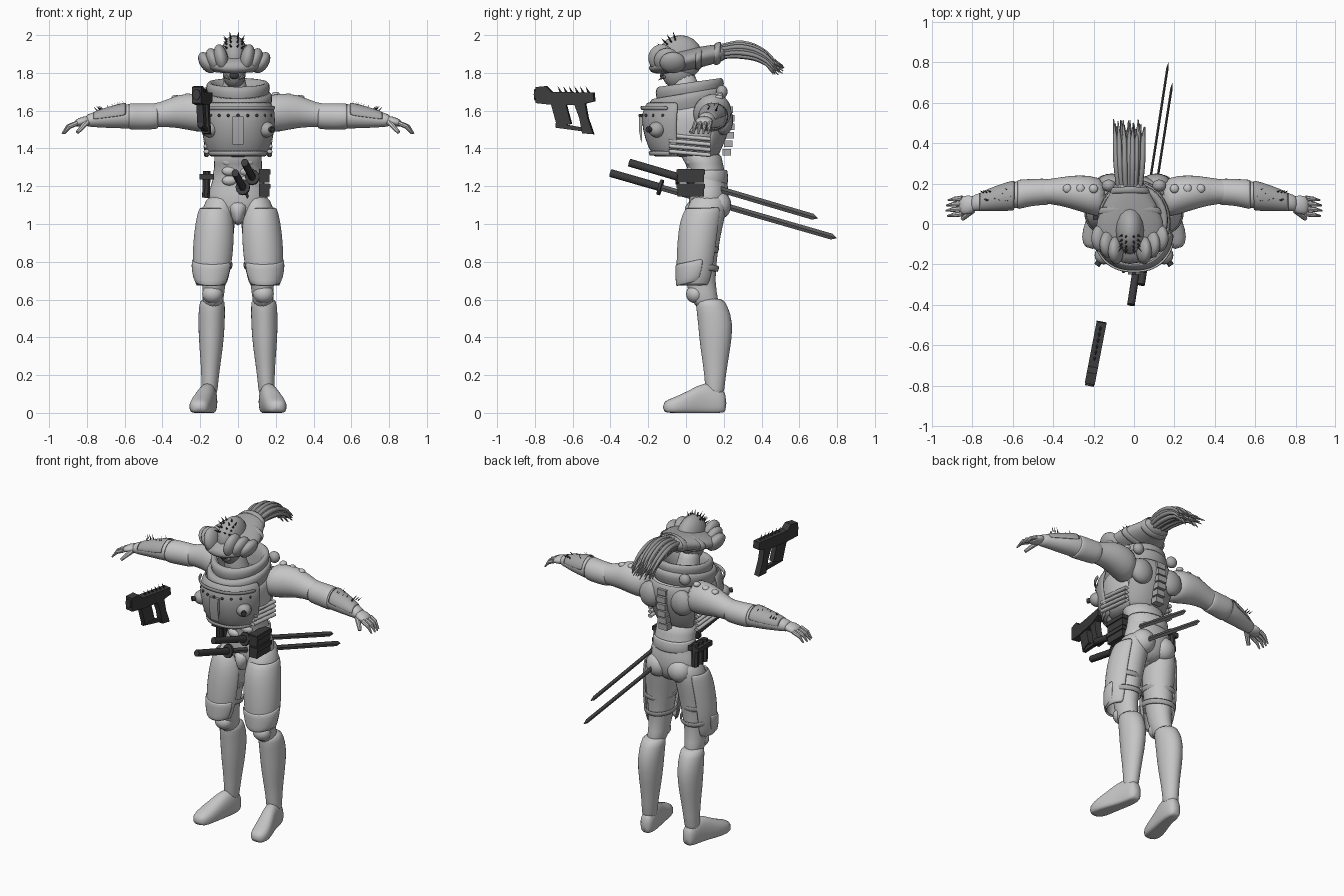
import bpy, bmesh, math, random
from mathutils import Matrix, Vector

random.seed(4)
old = bpy.data.objects.get("Cube")
if old:
    bpy.data.objects.remove(old, do_unlink=True)


def grey(name, value):
    material = bpy.data.materials.new(name)
    colour = (value, value, value, 1)
    material.diffuse_color = colour
    material.use_nodes = True
    material.node_tree.nodes["Principled BSDF"].inputs["Base Color"].default_value = colour
    return material


SKIN = grey("pale grey skin", .56)
ARMOUR = grey("mid grey armour", .4)
HAIR = grey("hair grey", .3)
STEEL = grey("blade steel", .1)
DARK = grey("dark gunmetal", .045)


def part(name, bm, material, mirror=False, solid=0, subdivide=0, matrix=None):
    """Turn a bmesh into a finished object with its modifiers."""
    if matrix:
        bm.transform(matrix)
    bmesh.ops.recalc_face_normals(bm, faces=bm.faces)
    mesh = bpy.data.meshes.new(name)
    bm.to_mesh(mesh)
    bm.free()
    mesh.materials.append(material)
    ob = bpy.data.objects.new(name, mesh)
    bpy.context.collection.objects.link(ob)
    bpy.ops.object.select_all(action="DESELECT")
    ob.select_set(True)
    bpy.context.view_layer.objects.active = ob
    if subdivide:
        mesh.shade_smooth()
    else:
        bpy.ops.object.shade_smooth_by_angle(angle=math.radians(40))
    if mirror:
        ob.modifiers.new("Mirror", "MIRROR").use_mirror_merge = False
    if solid:
        ob.modifiers.new("Solidify", "SOLIDIFY").thickness = solid
    if subdivide:
        modifier = ob.modifiers.new("Subdivision", "SUBSURF")
        modifier.levels = modifier.render_levels = subdivide
    return ob


def loft(name, axis, rings, material, mirror=False, power=2, arc=None, cap=True, tilt=0, solid=0):
    """Skin rings of (position, centre a, centre b, radius a, radius b) along an axis."""
    bm = bmesh.new()
    count = 16
    start, sweep = (math.radians(arc[0]), math.radians(arc[1] - arc[0])) if arc else (0, math.tau)
    steps = count + 1 if arc else count
    rows = []
    for t, a, b, ra, rb in rings:
        row = []
        for i in range(steps):
            angle = start + sweep * i / count
            c, s = math.cos(angle), math.sin(angle)
            u = a + ra * math.copysign(abs(c) ** (2 / power), c)
            v = b + rb * math.copysign(abs(s) ** (2 / power), s)
            x, y, z = {"x": (t, u, v), "y": (u, t, v), "z": (u, v, t)}[axis]
            row.append(bm.verts.new((x, y, max(z + tilt * y, 0))))
        rows.append(row)
    for low, high in zip(rows, rows[1:]):
        for i in range(count):
            j = (i + 1) % steps
            bm.faces.new((low[i], low[j], high[j], high[i]))
    if cap and not arc:
        bm.faces.new(rows[0])
        bm.faces.new(rows[-1])
    return part(name, bm, material, mirror, solid, 1)


def ball(name, location, radii, material, mirror=False, roll=0):
    bm = bmesh.new()
    bmesh.ops.create_uvsphere(bm, u_segments=16, v_segments=10, radius=1)
    matrix = Matrix.Translation(location) @ Matrix.Rotation(roll, 4, "Y") @ Matrix.Diagonal((*radii, 1))
    return part(name, bm, material, mirror, matrix=matrix)


def rod(name, start, end, width, height, material, sides=12, tip=1, mirror=False, matrix=None):
    """A tapered bar between two points; tip 0 makes a spike."""
    start, end = Vector(start), Vector(end)
    bm = bmesh.new()
    bmesh.ops.create_cone(bm, cap_ends=True, segments=sides, radius1=1, radius2=tip, depth=1)
    turn = (end - start).to_track_quat("Z", "Y").to_matrix().to_4x4()
    place = Matrix.Translation((start + end) / 2) @ turn
    place = place @ Matrix.Diagonal((width, height, (end - start).length, 1))
    return part(name, bm, material, mirror, matrix=matrix @ place if matrix else place)


def prism(name, profile, width, material, matrix=None, mirror=False):
    """Extrude a (y, z) outline across x."""
    bm = bmesh.new()
    face = bm.faces.new([bm.verts.new((-width / 2, y, z)) for y, z in profile])
    grown = bmesh.ops.extrude_face_region(bm, geom=[face])["geom"]
    bmesh.ops.translate(bm, vec=(width, 0, 0), verts=[v for v in grown if isinstance(v, bmesh.types.BMVert)])
    return part(name, bm, material, mirror, matrix=matrix)


def block(name, location, size, material, mirror=False):
    y, z = size[1] / 2, size[2] / 2
    outline = [(-y, -z), (y, -z), (y, z), (-y, z)]
    return prism(name, outline, size[0], material, Matrix.Translation(location), mirror)


# Feet and legs
loft("foot", "y", [(-.125, .205, .03, .035, .03), (-.07, .205, .03, .062, .05), (.02, .185, .05, .055, .07),
                   (.1, .16, .07, .048, .1), (.18, .15, .06, .045, .08), (.215, .15, .05, .03, .05)], SKIN, True, 2.4)
loft("boot", "z", [(.05, .155, .15, .045, .05), (.2, .147, .155, .045, .055), (.34, .142, .155, .064, .082),
                   (.48, .14, .158, .073, .096), (.57, .138, .135, .07, .085), (.61, .135, .125, .064, .072)], SKIN, True)
loft("leg", "z", [(.54, .135, .12, .055, .07), (.64, .13, .085, .058, .075), (.75, .125, .07, .07, .085),
                  (.95, .115, .08, .1, .105), (1.1, .1, .115, .09, .11), (1.16, .09, .12, .06, .08)], SKIN, True)
ball("knee_pad", (.135, .05, .63), (.055, .05, .05), SKIN, True)
loft("thigh_plate", "z", [(.67, .14, .045, .085, .09), (.78, .135, .055, .108, .108), (.9, .127, .065, .112, .112),
                          (1.02, .12, .08, .105, .115), (1.09, .12, .1, .085, .1)],
     SKIN, True, arc=(-165, 60), solid=.012)
loft("knee_flare", "z", [(.68, .14, .035, .088, .09), (.74, .137, .05, .11, .105), (.8, .132, .055, .114, .112)],
     SKIN, True, arc=(-150, 20), tilt=.2, solid=.01)
for height in (.77, .87):
    loft("thigh_strap", "z", [(height, .13, .065, .1, .108), (height + .035, .128, .068, .105, .112)],
         ARMOUR, True, cap=False, tilt=-.15, solid=.01)

# Hips and waist
loft("pelvis", "z", [(1.0, 0, .11, .05, .07), (1.08, 0, .12, .165, .105), (1.16, 0, .12, .165, .11),
                     (1.23, 0, .12, .135, .1), (1.32, 0, .1, .125, .095), (1.4, 0, .06, .14, .13)], SKIN)
loft("belt", "z", [(1.21, 0, .12, .14, .107), (1.29, 0, .12, .137, .104)], SKIN, cap=False, solid=.012)
ball("buttock", (.075, .175, 1.1), (.075, .065, .075), SKIN, True)
loft("groin_plate", "z", [(.99, 0, .07, .02, .06), (1.06, 0, .09, .05, .1), (1.13, 0, .1, .08, .11)], SKIN)
for row in range(3):
    ball("belly_muscle", (.045, .025, 1.23 + row * .05), (.04, .025, .026), SKIN, True)

# Torso with front and back armour shells
chest = [(1.35, 0, .0, .15, .165), (1.4, 0, -.005, .18, .195), (1.5, 0, 0, .2, .232),
         (1.59, 0, .005, .205, .242), (1.65, 0, .01, .18, .215)]
loft("torso", "z", [(t, a, b + .02, ra * .92, rb * .86) for t, a, b, ra, rb in chest], SKIN, power=2.3)
loft("breastplate", "z", chest, ARMOUR, power=2.3, arc=(-170, -10), solid=.015)
loft("backplate", "z", [(t, a, b, ra * .97, rb) for t, a, b, ra, rb in chest],
     ARMOUR, power=2.3, arc=(35, 145), solid=.015)
for low, wide in ((1.36, .165), (1.6, .208)):
    loft("chest_rim", "z", [(low, 0, 0, wide, wide + .03), (low + .025, 0, 0, wide + .006, wide + .036)],
         ARMOUR, power=2.3, arc=(-160, -20), solid=-.012)
for i in range(9):
    angle = math.radians(-150 + 15 * i)
    ball("rivet", (.2 * math.cos(angle), .244 * math.sin(angle), 1.575), (.008, .008, .008), DARK)
for row in range(4):
    rod("side_rib", (.168, -.09, 1.385 + row * .028), (.166, .13, 1.365 + row * .028), .014, .011, SKIN, mirror=True)
ball("chest_vent", (.15, -.155, 1.5), (.045, .045, .042), ARMOUR, True)
rod("vent_core", (.16, -.17, 1.5), (.185, -.205, 1.5), .015, .015, DARK, mirror=True)
prism("breast_ridge", [(-.235, 1.42), (-.25, 1.5), (-.248, 1.57), (-.23, 1.57)], .06, ARMOUR)
for row in range(6):
    block("spine_plate", (0, .215 + .02 * math.sin(row / 2), 1.38 + row * .045), (.06, .045, .036), ARMOUR)
ball("shoulder_blade", (.11, .2, 1.55), (.075, .05, .08), ARMOUR, True)

# Collar, higher at the back
loft("lower_collar", "z", [(1.61, 0, .01, .175, .195), (1.66, 0, .01, .19, .215), (1.7, 0, .01, .18, .2),
                           (1.69, 0, .01, .14, .15), (1.6, 0, .01, .12, .13)], ARMOUR, cap=False, tilt=.17)
loft("upper_collar", "z", [(1.67, 0, .02, .16, .175), (1.72, 0, .02, .178, .19), (1.755, 0, .02, .165, .175),
                           (1.74, 0, .02, .125, .13), (1.62, 0, .02, .11, .12)], ARMOUR, cap=False, tilt=.14)
ball("collar_disc", (.125, .19, 1.7), (.035, .03, .035), ARMOUR, True)

# Arms and hands
loft("arm", "x", [(.13, .12, 1.58, .1, .1), (.22, .145, 1.59, .1, .105), (.32, .16, 1.6, .082, .09),
                  (.42, .162, 1.575, .06, .062), (.5, .158, 1.57, .06, .066), (.6, .142, 1.572, .072, .068),
                  (.7, .125, 1.56, .056, .052), (.78, .105, 1.55, .042, .037), (.81, .1, 1.547, .04, .03)], SKIN, True)
loft("elbow_cuff", "x", [(.42, .16, 1.572, .068, .07), (.5, .158, 1.568, .066, .072), (.58, .145, 1.57, .077, .072)],
     SKIN, True, cap=False, solid=.01)
loft("bracer", "x", [(.59, .142, 1.575, .078, .072), (.68, .128, 1.565, .064, .058), (.77, .108, 1.552, .047, .042)],
     ARMOUR, True, arc=(0, 180), solid=.008)
loft("palm", "x", [(.78, .1, 1.547, .037, .028), (.82, .095, 1.545, .05, .026), (.87, .09, 1.53, .045, .02)], SKIN, True)
for i in range(4):
    y = .05 + i * .026
    reach = .905 + .008 * math.sin(i * 1.2)
    rod("finger", (.85, y, 1.535), (reach - .01, y - .005, 1.515), .013, .013, SKIN, 8, .9, True)
    rod("fingertip", (reach - .013, y - .005, 1.518), (reach + .018, y - .01, 1.478), .011, .011, SKIN, 8, .4, True)
rod("thumb", (.8, .07, 1.54), (.85, .025, 1.485), .018, .016, SKIN, 8, .6, True)
for i in range(3):
    ball("shoulder_stud", (.2 + i * .065, .175, 1.685 - i * .008), (.022, .022, .015), SKIN, True)
for i in range(12):
    x, y = random.uniform(.58, .76), random.uniform(.1, .17)
    rod("arm_quill", (x, y, 1.6), (x + .02, y + .01, 1.655 - (x - .58) * .2), .004, .004, DARK, 6, 0, True)

# Head, face and flared hood
middle = -.02
loft("neck", "z", [(1.6, 0, .03, .09, .09), (1.7, middle, .0, .065, .07), (1.82, middle, -.02, .06, .075)], SKIN)
ball("face", (middle, -.04, 1.79), (.06, .085, .075), HAIR)
ball("skull", (middle, -.03, 1.88), (.072, .12, .12), ARMOUR)
ball("mouth", (middle, -.125, 1.785), (.025, .012, .018), DARK)
loft("hood", "y", [(-.2, middle, 1.825, .06, .022), (-.13, middle, 1.84, .15, .05), (-.03, middle, 1.86, .185, .06),
                   (.07, middle, 1.882, .15, .057), (.15, middle, 1.9, .1, .052),
                   (.22, middle, 1.91, .075, .045)], ARMOUR)
for y, wide in ((.05, .165), (.15, .105)):
    loft("hood_band", "y", [(y, middle, 1.86 + y / 4, wide, .062), (y + .035, middle, 1.87 + y / 4, wide - .015, .06)],
         ARMOUR, cap=False, solid=.01)
for side in (-1, 1):
    for i in range(3):
        ball("hood_lobe", (middle + side * (.07 + i * .037), -.13 + i * .03, 1.878 - i * .012),
             (.038, .07, .075 - i * .006), ARMOUR, roll=side * (.2 + i * .2))
    ball("eye", (middle + side * .035, -.112, 1.825), (.014, .01, .01), DARK)
    for low in (1.76, 1.8):
        rod("mandible", (middle + side * .045, -.115, low + .02), (middle + side * .02, -.15, low), .012, .01, HAIR, 8, 0)
    for row in range(4):
        for column in range(2):
            height = .55 + row * .25
            root = Vector((side * (.25 + column * .4), -math.cos(height), math.sin(height))).normalized()
            base = Vector((middle + root.x * .07, -.03 + root.y * .115, 1.88 + root.z * .115))
            rod("scalp_quill", base, base + root * .035, .006, .006, DARK, 6, 0)

# Tail of hair, gathered behind the hood
curve = bpy.data.curves.new("hair_tail", "CURVE")
curve.dimensions, curve.bevel_depth, curve.bevel_resolution = "3D", .013, 1
for i in range(34):
    angle, spread = i * 2.4, math.sqrt(i / 34)
    across, rise = spread * math.cos(angle), spread * math.sin(angle)
    end = random.uniform(.46, .52)
    path = [(middle + across * .06, .17, 1.91 + rise * .03), (middle + across * .075, .3, 1.92 + rise * .04),
            (middle + across * .08, .41, 1.885 + rise * .035), (middle + across * .09, end, 1.82 + rise * .035)]
    spline = curve.splines.new("BEZIER")
    spline.bezier_points.add(len(path) - 1)
    for point, spot, radius in zip(spline.bezier_points, path, (1, 1.1, .9, .2)):
        point.co, point.radius = spot, radius
        point.handle_left_type = point.handle_right_type = "AUTO"
    spline.resolution_u = 4
curve.materials.append(HAIR)
tail = bpy.data.objects.new("hair_tail", curve)
bpy.context.collection.objects.link(tail)
bpy.ops.object.select_all(action="DESELECT")
tail.select_set(True)
bpy.context.view_layer.objects.active = tail
bpy.ops.object.convert(target="MESH")

# Two swords slung through the belt
for start, end in (((.035, -.3, 1.325), (.19, .7, 1.03)), ((-.015, -.4, 1.27), (.17, .8, .925))):
    start, end = Vector(start), Vector(end)
    along = (end - start).normalized()
    rod("sword_handle", start, start + along * .27, .019, .021, DARK)
    rod("sword_guard", start + along * .27, start + along * .285, .038, .042, DARK)
    rod("sword_blade", start + along * .28, end - along * .03, .006, .016, STEEL, 4)
    rod("sword_tip", end - along * .03, end, .006, .016, STEEL, 4, 0)

# Pouches on the left hip, holster on the right
for height in (1.18, 1.255):
    block("hip_pouch", (.138, .025, height), (.055, .14, .07), DARK)
    block("pouch_flap", (.15, .025, height + .02), (.045, .15, .025), DARK)
for i in range(3):
    rod("holster_tube", (-.17, .06 + i * .045, 1.14), (-.165, .05 + i * .045, 1.28), .022, .02, DARK, 8)
block("holster_clip", (-.165, .09, 1.25), (.075, .14, .03), DARK)

# Pistol hanging ahead of the right shoulder
aim = Matrix.Translation((-.19, -.64, 0)) @ Matrix.Rotation(-.19, 4, "Z")
prism("pistol_body", [(-.155, 1.64), (-.155, 1.725), (-.1, 1.73), (-.07, 1.7), (.155, 1.695), (.16, 1.65),
                      (.08, 1.63), (-.06, 1.63)], .05, DARK, aim @ Matrix.Translation((0, 0, 0)))
prism("pistol_foregrip", [(-.075, 1.64), (.005, 1.64), (.035, 1.53), (-.04, 1.515)], .035, DARK, aim)
prism("pistol_grip", [(.05, 1.64), (.11, 1.64), (.125, 1.56), (.155, 1.475), (.095, 1.48), (.08, 1.56)], .04, DARK, aim)
prism("pistol_guard", [(-.05, 1.535), (.1, 1.51), (.1, 1.49), (-.05, 1.51)], .022, DARK, aim)
rod("pistol_muzzle", (0, -.13, 1.685), (0, -.165, 1.685), .022, .03, DARK, 8, matrix=aim)
for i in range(6):
    y = -.02 + i * .03
    rod("pistol_quill", (0, y, 1.69), (0, y - .02, 1.73), .008, .008, DARK, 6, 0, matrix=aim)
